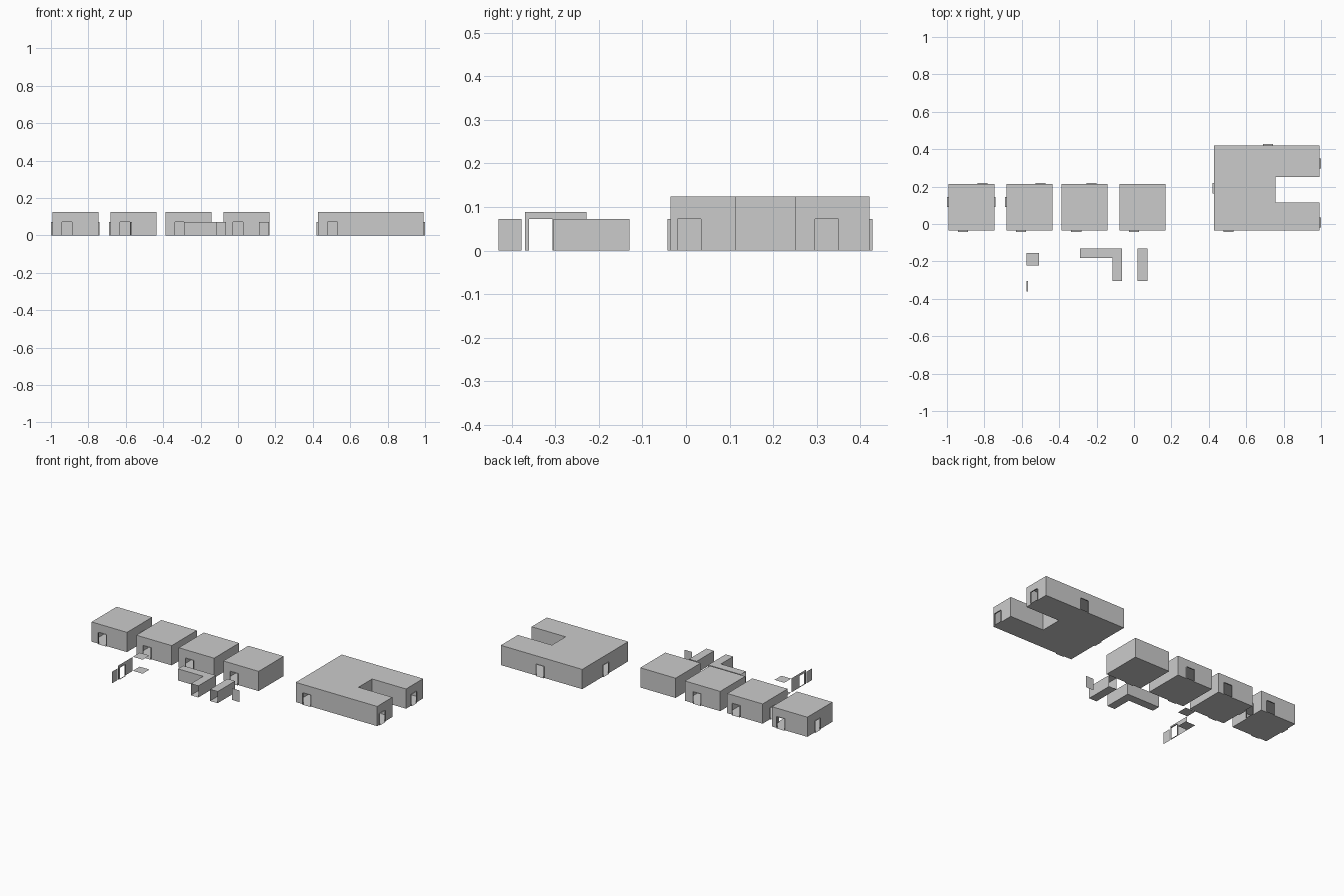
import bpy, bmesh
from mathutils import Vector

if "Cube" in bpy.data.objects:
    bpy.data.objects.remove(bpy.data.objects["Cube"])

DOOR_W, DOOR_H, LIP = 0.054, 0.073, 0.007
ROOM_H, WALL_H = 0.124, 0.088


def finish(name, bm):
    bmesh.ops.remove_doubles(bm, verts=bm.verts, dist=1e-5)
    mesh = bpy.data.meshes.new(name)
    bm.to_mesh(mesh)
    bm.free()
    ob = bpy.data.objects.new(name, mesh)
    bpy.context.collection.objects.link(ob)
    return ob


def face(bm, *pts):
    bm.faces.new([bm.verts.new(p) for p in pts])


def wall(bm, a, b, h, door=None):
    """Wall from a to b; door = distance along it of an open doorway with a lip."""
    a, b = Vector((*a, 0)), Vector((*b, 0))
    d = (b - a).normalized()
    out = Vector((d.y, -d.x, 0)) * LIP
    up = Vector((0, 0, 1))

    def rect(p, q, z0, z1):
        face(bm, p + up * z0, q + up * z0, q + up * z1, p + up * z1)

    if door is None:
        rect(a, b, 0, h)
        return
    l, r = a + d * (door - DOOR_W / 2), a + d * (door + DOOR_W / 2)
    rect(a, l, 0, h)
    rect(r, b, 0, h)
    rect(l, r, DOOR_H, h)
    # doorway lip
    rect(l, l + out, 0, DOOR_H)
    rect(r + out, r, 0, DOOR_H)
    for z in (0, DOOR_H):
        face(bm, l + up * z, l + out + up * z, r + out + up * z, r + up * z)


def shell(name, outline, h, doors={}, open_edges=()):
    """Hollow floor + ceiling + walls; doors maps edge index -> world coordinate."""
    bm = bmesh.new()
    face(bm, *[(x, y, 0) for x, y in reversed(outline)])
    face(bm, *[(x, y, h) for x, y in outline])
    for i, a in enumerate(outline):
        if i in open_edges:
            continue
        b = outline[(i + 1) % len(outline)]
        axis = 0 if abs(b[0] - a[0]) > abs(b[1] - a[1]) else 1
        wall(bm, a, b, h, abs(doors[i] - a[axis]) if i in doors else None)
    return finish(name, bm)


def flat(name, *pts):
    bm = bmesh.new()
    face(bm, *pts)
    return finish(name, bm)


# square rooms: left x, door positions on edges front 0, right 1, back 2, left 3
Y0, Y1, W = -0.036, 0.213, 0.246
rooms = [("four_door_room", -0.993, {0: -0.915, 1: 0.117, 2: -0.811, 3: 0.117}),
         ("three_door_room", -0.682, {0: -0.604, 2: -0.5, 3: 0.117}),
         ("two_door_room", -0.387, {0: -0.309, 2: -0.228}),
         ("one_door_room", -0.077, {0: 0.001})]
for name, x, doors in rooms:
    shell(name, [(x, Y0), (x + W, Y0), (x + W, Y1), (x, Y1)], ROOM_H, doors)

# large U-shaped room
shell("large_room",
      [(0.427, Y0), (0.993, Y0), (0.993, 0.115), (0.757, 0.115),
       (0.757, 0.251), (0.993, 0.251), (0.993, 0.421), (0.427, 0.421)],
      ROOM_H, {0: 0.506, 1: 0.008, 5: 0.323, 6: 0.717, 7: 0.191})

# corridors with open ends
shell("straight_corridor", [(0.018, -0.304), (0.071, -0.304), (0.071, -0.13), (0.018, -0.13)],
      DOOR_H, open_edges=(0, 2))
shell("corner_corridor",
      [(-0.115, -0.304), (-0.063, -0.304), (-0.063, -0.13),
       (-0.29, -0.13), (-0.29, -0.182), (-0.115, -0.182)],
      DOOR_H, open_edges=(0, 3))

# loose wall pieces
PX = -0.575
bm = bmesh.new()
wall(bm, (PX, -0.37), (PX, -0.297), WALL_H, 0.037)
finish("doorway_wall", bm)
bm = bmesh.new()
wall(bm, (PX, -0.297), (PX, -0.228), WALL_H)
finish("plain_wall", bm)
bm = bmesh.new()
wall(bm, (PX, -0.43), (PX, -0.378), DOOR_H)
finish("door_plug", bm)
bm = bmesh.new()
wall(bm, (0.111, -0.22), (0.165, -0.22), DOOR_H)
finish("corridor_plug", bm)

# floor and ceiling tiles
for name, z in (("floor_tile", 0), ("ceiling_tile", WALL_H)):
    flat(name, (PX, -0.223, z), (PX + 0.068, -0.223, z),
         (PX + 0.068, -0.155, z), (PX, -0.155, z))
